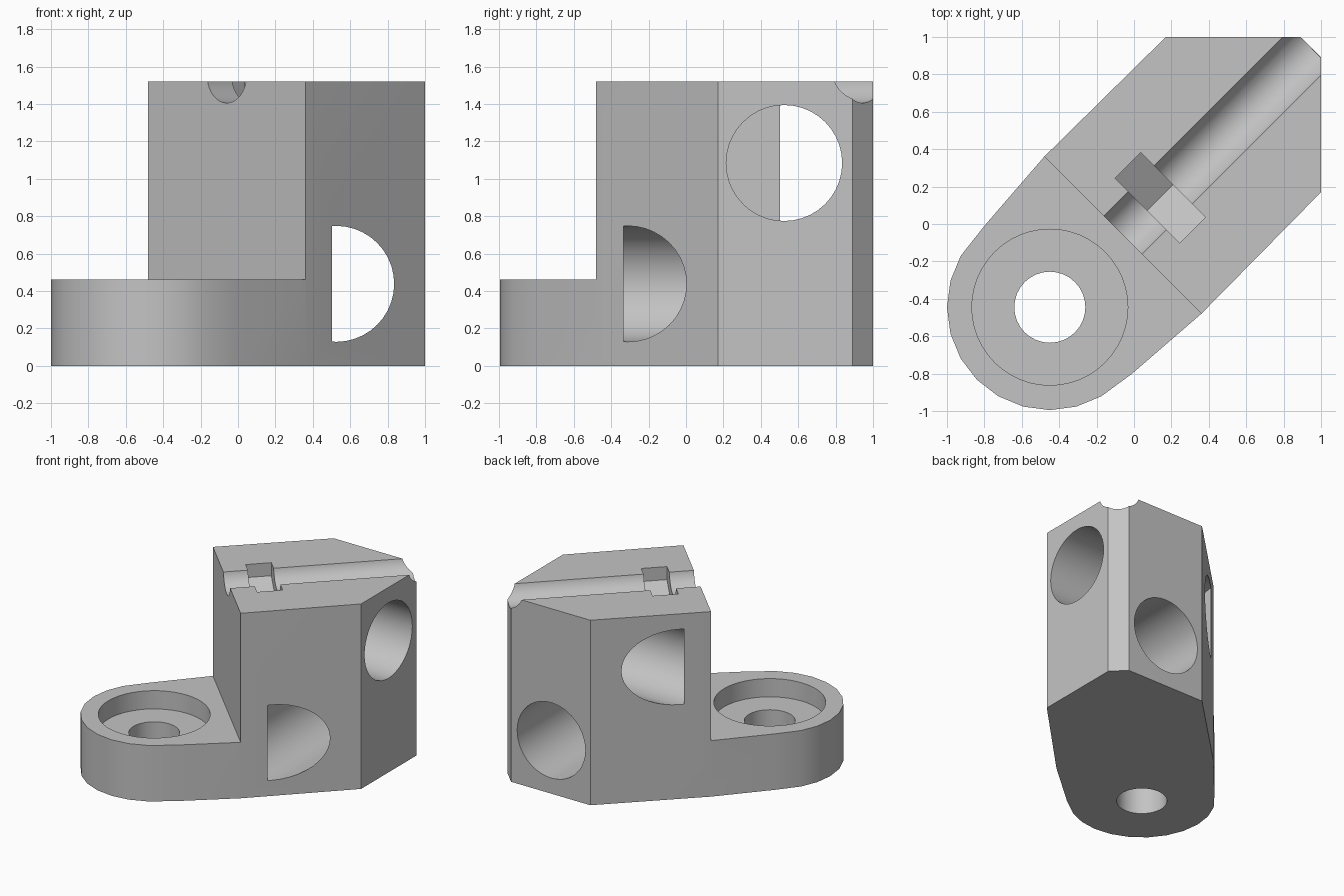
import bpy, bmesh
from math import cos, sin, pi, radians, sqrt
from mathutils import Matrix, Vector

if "Cube" in bpy.data.objects:
    bpy.data.objects.remove(bpy.data.objects["Cube"])

HEIGHT, TONGUE_TOP = 1.52, 0.46
EYE = Vector((-0.45, -0.445))      # centre of the mounting eye
DIAGONAL = Matrix.Rotation(pi / 4, 4, "Z")   # local x runs along the body


def prism(name, outline, z0, z1, matrix=Matrix()):
    """Solid made by extruding a 2D outline from z0 to z1."""
    bm = bmesh.new()
    base = bm.faces.new([bm.verts.new((x, y, z0)) for x, y in outline])
    top = bmesh.ops.extrude_face_region(bm, geom=[base])["geom"]
    bmesh.ops.translate(bm, vec=(0, 0, z1 - z0),
                        verts=[v for v in top if isinstance(v, bmesh.types.BMVert)])
    bmesh.ops.recalc_face_normals(bm, faces=bm.faces)
    bm.transform(matrix)
    mesh = bpy.data.meshes.new(name)
    bm.to_mesh(mesh)
    bm.free()
    obj = bpy.data.objects.new(name, mesh)
    bpy.context.collection.objects.link(obj)
    return obj


def circle(radius, count, centre=(0, 0), phase=0.0):
    return [(centre[0] + radius * cos(phase + 2 * pi * i / count),
             centre[1] + radius * sin(phase + 2 * pi * i / count)) for i in range(count)]


def rect(x0, x1, y0, y1):
    return [(x0, y0), (x1, y0), (x1, y1), (x0, y1)]


# Full-height body: chamfered block tapering into a rounded tongue
block_side = [(-0.8, -0.01), (-0.48, 0.36), (0.17, 1), (0.89, 1)]
outline = [(EYE.x + 0.55 * cos(radians(a)), EYE.y + 0.55 * sin(radians(a)))
           for a in range(150, 301, 15)]
outline += [(y, x) for x, y in block_side] + block_side[::-1]
body = prism("bracket_body", outline, 0, HEIGHT)

# Orientations that lay a prism on its side
along_x = Matrix.Rotation(pi / 2, 4, "Y")
along_y = Matrix.Rotation(-pi / 2, 4, "X")
groove_z = 1.554
along_groove = Matrix.Translation((0, 0, groove_z)) @ DIAGONAL @ along_x
slot_mid = 0.14 * sqrt(2)

cutters = [
    # Step above the tongue
    prism("step_cutter", rect(-3, -0.085, -2, 2), TONGUE_TOP, 3, DIAGONAL),
    # Mounting hole and counterbore
    prism("bolt_hole_cutter", circle(0.19, 32, EYE), -1, 1),
    prism("counterbore_cutter", circle(0.417, 48, EYE), 0.31, 1),
    # Two cross bores with flat inner ends
    prism("upper_bore_cutter", circle(0.31, 40), -0.335, 2,
          Matrix.Translation((0, 0.525, 1.084)) @ along_x),
    prism("lower_bore_cutter", circle(0.31, 40), -0.335, 2,
          Matrix.Translation((0.525, 0, 0.438)) @ along_y),
    # Round groove along the top and hexagonal nut slot across it
    prism("groove_cutter", circle(0.149, 40), -1, 2, along_groove),
    prism("nut_slot_cutter", circle(0.283, 6), slot_mid - 0.097, slot_mid + 0.097,
          along_groove),
]

bpy.ops.object.select_all(action="DESELECT")
bpy.context.view_layer.objects.active = body
body.select_set(True)
for cutter in cutters:
    cutter.hide_render = True
    mod = body.modifiers.new(cutter.name, "BOOLEAN")
    mod.operation, mod.solver, mod.object = "DIFFERENCE", "EXACT", cutter
    bpy.ops.object.modifier_apply(modifier=mod.name)
    bpy.data.objects.remove(cutter)

# Single grey finish
grey = bpy.data.materials.new("light_grey")
grey.use_nodes = True
colour = (0.55, 0.55, 0.55, 1)
grey.diffuse_color = colour
grey.node_tree.nodes["Principled BSDF"].inputs["Base Color"].default_value = colour
body.data.materials.clear()
body.data.materials.append(grey)
bpy.ops.object.shade_smooth_by_angle(angle=radians(30))
